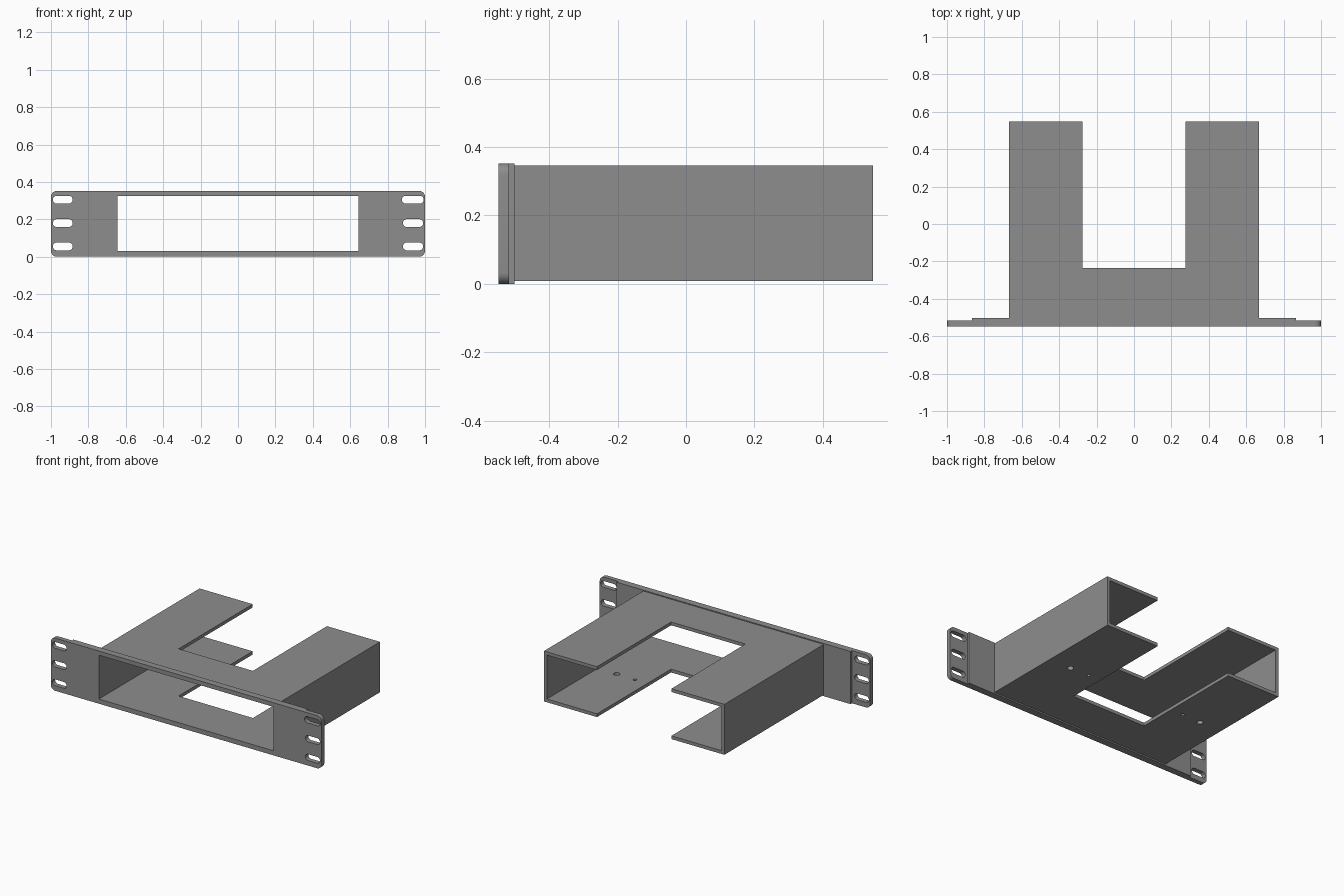
import bpy, math
from mathutils import Matrix

if "Cube" in bpy.data.objects:
    bpy.data.objects.remove(bpy.data.objects["Cube"])

GREY = bpy.data.materials.new("grey_metal")
GREY.diffuse_color = (0.27, 0.27, 0.27, 1)
GREY.use_nodes = True
GREY.node_tree.nodes["Principled BSDF"].inputs["Base Color"].default_value = GREY.diffuse_color


def rect(x0, x1, y0, y1):
    return [(x0, y0), (x1, y0), (x1, y1), (x0, y1)]


def rounded(x0, x1, y0, y1, r, n=8):
    """Rounded rectangle; a slot when r is half the height."""
    pts = []
    corners = [(x1 - r, y1 - r), (x0 + r, y1 - r), (x0 + r, y0 + r), (x1 - r, y0 + r)]
    for k, (cx, cy) in enumerate(corners):
        for i in range(n + 1):
            a = math.pi / 2 * (k + i / n)
            p = (cx + r * math.cos(a), cy + r * math.sin(a))
            if not pts or math.dist(p, pts[-1]) > 1e-5:
                pts.append(p)
    if math.dist(pts[0], pts[-1]) < 1e-5:
        pts.pop()
    return pts


def circle(cx, cy, r, n=24):
    return [(cx + r * math.cos(2 * math.pi * i / n),
             cy + r * math.sin(2 * math.pi * i / n)) for i in range(n)]


def sheet(name, loops, thickness, matrix):
    """Flat sheet: first loop is the outline, the rest are holes."""
    cu = bpy.data.curves.new(name, 'CURVE')
    cu.dimensions = '2D'
    cu.fill_mode = 'BOTH'
    cu.extrude = thickness / 2
    for loop in loops:
        s = cu.splines.new('POLY')
        s.points.add(len(loop) - 1)
        for p, (x, y) in zip(s.points, loop):
            p.co = (x, y, 0, 1)
        s.use_cyclic_u = True
    ob = bpy.data.objects.new(name, cu)
    bpy.context.collection.objects.link(ob)
    ob.matrix_world = matrix
    bpy.ops.object.select_all(action='DESELECT')
    ob.select_set(True)
    bpy.context.view_layer.objects.active = ob
    bpy.ops.object.convert(target='MESH')
    ob = bpy.context.object
    ob.data.materials.clear()
    ob.data.materials.append(GREY)
    bpy.ops.object.mode_set(mode='EDIT')
    bpy.ops.mesh.select_all(action='SELECT')
    bpy.ops.mesh.remove_doubles(threshold=1e-5)
    bpy.ops.mesh.normals_make_consistent(inside=False)
    bpy.ops.object.mode_set(mode='OBJECT')
    bpy.ops.object.shade_smooth_by_angle(angle=math.radians(30))
    return ob


def upright(y):
    return Matrix.Translation((0, y, 0)) @ Matrix.Rotation(math.pi / 2, 4, 'X')


H = 0.352            # face plate height
W = 0.022            # sleeve wall
X = 0.667            # sleeve half width
Y0, Y1 = -0.502, 0.547
Z0, Z1 = 0.009, 0.346
opening = rect(-X + W, X - W, Z0 + W, Z1 - W)

# Face plate with rounded corners, six mounting slots and the opening
slots = []
for z in (0.055, 0.18, 0.305):
    slots.append(rounded(-0.99, -0.884, z - 0.021, z + 0.021, 0.021))
    grow = 0.006 if z > 0.3 else 0
    slots.append(rounded(0.882 - grow, 0.99 + grow / 2, z - 0.021, z + 0.021, 0.021))
sheet("face_plate", [rounded(-1, 1, 0, H, 0.032), opening] + slots,
      0.031, upright(-0.5325))

# Thicker backing between the slots
sheet("backing_plate", [rect(-0.865, 0.865, 0, H), opening],
      0.015, upright(-0.5095))

# U-shaped floor with screw holes, and matching top
u_shape = [(-X, Y0), (X, Y0), (X, Y1), (0.275, Y1), (0.275, -0.235),
           (-0.275, -0.235), (-0.275, Y1), (-X, Y1)]
holes = []
for s in (-1, 1):
    holes += [circle(s * 0.505, 0.01, 0.02), circle(s * 0.367, 0.015, 0.011)]
sheet("sleeve_floor", [u_shape] + holes, W, Matrix.Translation((0, 0, Z0 + W / 2)))
sheet("sleeve_top", [u_shape], W, Matrix.Translation((0, 0, Z1 - W / 2)))

# Outer side walls
for s, side in ((-1, "left"), (1, "right")):
    x0, x1 = sorted((s * X, s * (X - W)))
    sheet(side + "_wall", [rect(x0, x1, Y0, Y1)], Z1 - Z0 - 2 * W,
          Matrix.Translation((0, 0, (Z0 + Z1) / 2)))
